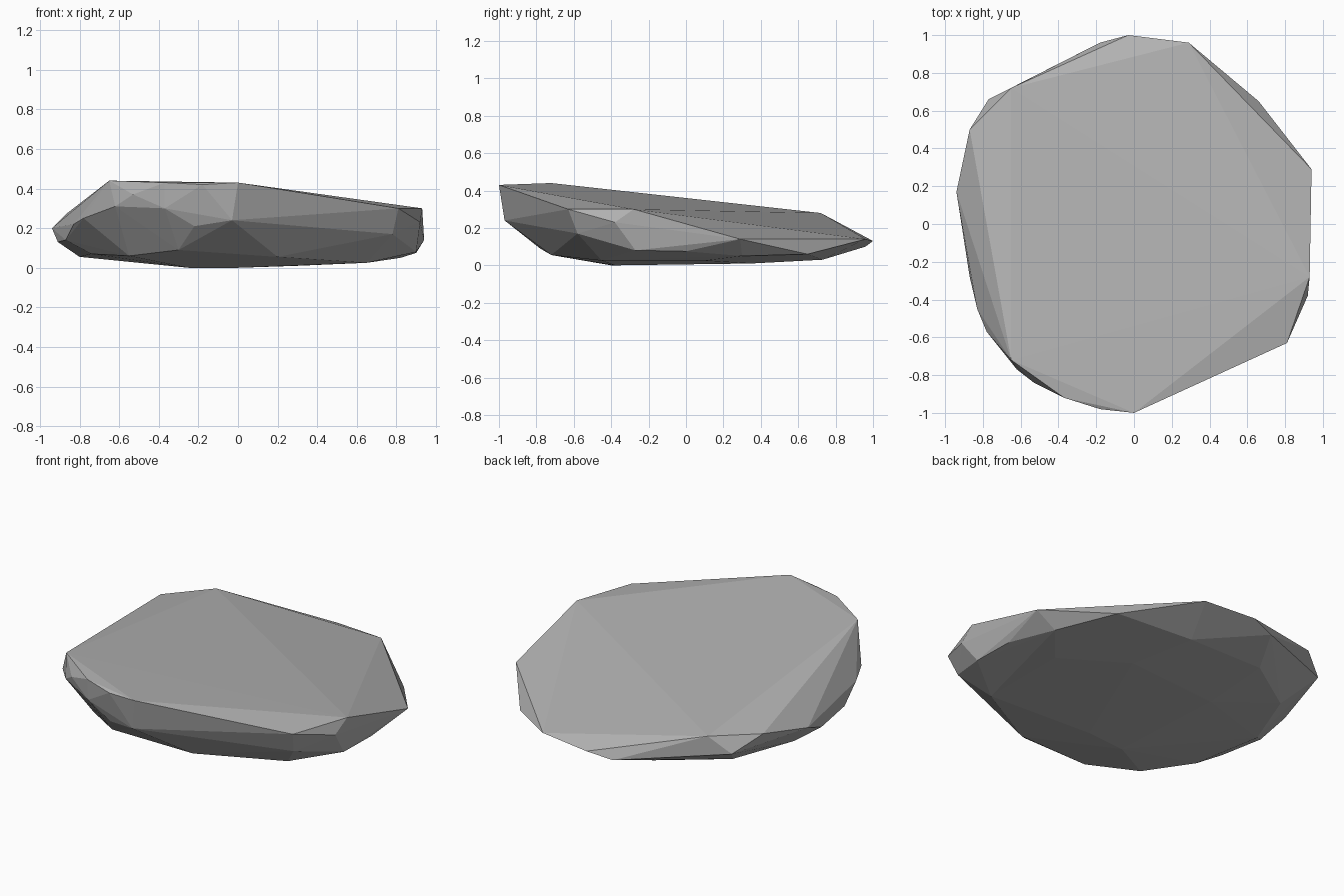
import bpy
import bmesh
from mathutils import Vector

default_cube = bpy.data.objects.get("Cube")
if default_cube:
    bpy.data.objects.remove(default_cube, do_unlink=True)


def make_material(name, color):
    material = bpy.data.materials.new(name)
    material.use_nodes = True
    material.diffuse_color = color
    shader = next(node for node in material.node_tree.nodes
                  if node.type == "BSDF_PRINCIPLED")
    shader.inputs["Base Color"].default_value = color
    shader.inputs["Roughness"].default_value = 0.9
    return material


def make_hull(name, corners, material):
    """Wrap a faceted convex skin around a set of corner points."""
    mesh = bpy.data.meshes.new(name)
    bm = bmesh.new()
    for corner in corners:
        bm.verts.new(Vector(corner))
    hull = bmesh.ops.convex_hull(bm, input=bm.verts, use_existing_faces=False)
    unused = [item for item in hull["geom_interior"] + hull["geom_unused"]
              if isinstance(item, bmesh.types.BMVert)]
    bmesh.ops.delete(bm, geom=list(set(unused)), context="VERTS")
    bmesh.ops.recalc_face_normals(bm, faces=bm.faces)
    for face in bm.faces:
        face.smooth = False
    bm.to_mesh(mesh)
    bm.free()
    mesh.materials.append(material)
    stone = bpy.data.objects.new(name, mesh)
    bpy.context.scene.collection.objects.link(stone)
    return stone


# Sloping top slab, high at the front and low at the back
crown = [
    (0, -1, .43), (-.65, -.72, .44), (.93, -.28, .3), (.94, .29, .14),
    (.29, .96, .14), (-.03, 1, .13), (-.65, .72, .28), (-.87, .5, .27),
]

# Chipped rim around the widest part
rim = [
    (.81, -.63, .3), (.92, -.38, .23), (.78, -.58, .17),
    (-.03, -.97, .24), (-.18, -.98, .42), (-.37, -.92, .43),
    (-.37, -.91, .3), (-.22, -.91, .21), (-.53, -.84, .37),
    (-.62, -.77, .31), (-.78, -.57, .25), (-.83, -.45, .22),
    (-.87, -.28, .14), (-.94, .17, .2), (-.91, 0, .13),
    (-.77, .66, .18), (-.18, .96, .1), (.66, .65, .06),
]

# Shallow rounded underside
base = [
    (.9, 0, .075), (.9, -.27, .08), (.82, .3, .05), (.2, .73, .03),
    (-.3, .72, .04), (-.65, .48, .05), (-.8, .1, .055), (-.74, -.35, .07),
    (-.55, -.6, .06), (-.3, -.78, .09), (.2, -.72, .055), (.65, -.45, .025),
    (.65, .1, .025), (-.25, -.4, 0), (0, -.38, 0), (-.3, .3, .01),
    (.3, .35, .01),
]

stone_grey = make_material("stone grey", (0.45, 0.45, 0.45, 1))
make_hull("flat_stone", crown + rim + base, stone_grey)
